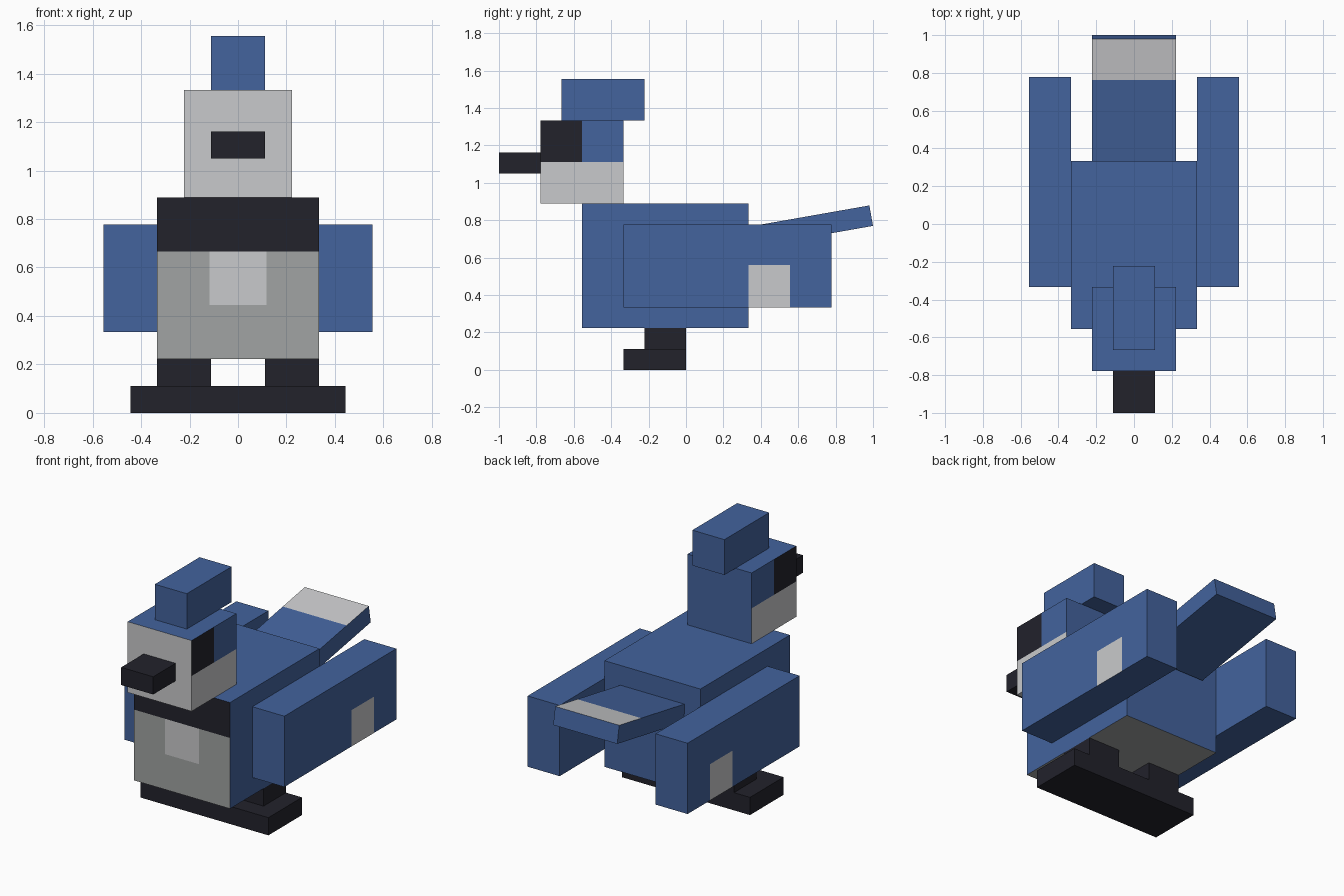
import bpy, bmesh, math
from mathutils import Vector

if "Cube" in bpy.data.objects:
    bpy.data.objects.remove(bpy.data.objects["Cube"], do_unlink=True)

U = 1 / 9  # block size: every part sits on this grid


def make_material(name, rgb):
    linear = [((c / 255 + 0.055) / 1.055) ** 2.4 for c in rgb] + [1.0]
    mat = bpy.data.materials.new(name)
    mat.use_nodes = True
    mat.diffuse_color = linear
    mat.node_tree.nodes["Principled BSDF"].inputs["Base Color"].default_value = linear
    return mat


MATERIALS = [
    make_material("feather_blue", (67, 99, 157)),
    make_material("dark_charcoal", (34, 34, 43)),
    make_material("pale_grey", (201, 202, 204)),
    make_material("belly_grey", (161, 164, 163)),
]
BLUE, DARK, PALE, BELLY = range(4)
AXES = {"x": 0, "y": 1, "z": 2}


def box(name, low, high, colour, cuts=()):
    """Box between two grid corners; cuts are (axis, position) planes and
    colour is an index or a rule taking face centre (grid units) and normal."""
    low, high = Vector(low), Vector(high)
    bm = bmesh.new()
    bmesh.ops.create_cube(bm, size=1)
    bmesh.ops.scale(bm, vec=high - low, verts=bm.verts)
    bmesh.ops.translate(bm, vec=(low + high) / 2, verts=bm.verts)
    for axis, position in cuts:
        normal = Vector((0, 0, 0))
        normal[AXES[axis]] = 1
        bmesh.ops.bisect_plane(bm, geom=bm.verts[:] + bm.edges[:] + bm.faces[:],
                               plane_co=normal * position, plane_no=normal)
    bm.normal_update()
    for face in bm.faces:
        face.material_index = (colour(face.calc_center_median(), face.normal)
                               if callable(colour) else colour)
    bmesh.ops.scale(bm, vec=(U, U, U), verts=bm.verts)
    mesh = bpy.data.meshes.new(name)
    bm.to_mesh(mesh)
    bm.free()
    for mat in MATERIALS:
        mesh.materials.append(mat)
    obj = bpy.data.objects.new(name, mesh)
    bpy.context.collection.objects.link(obj)
    return obj


# Body: dark collar, grey belly with a pale chest patch, grey underside
def body_colour(c, n):
    if n.z < -0.5:
        return BELLY
    if n.y > -0.5:
        return BLUE
    if c.z > 6:
        return DARK
    return PALE if abs(c.x) < 1 and c.z > 4 else BELLY


box("body", (-3, -5, 2), (3, 3, 8), body_colour,
    [("x", -1.05), ("x", 1.05), ("z", 4), ("z", 6)])


# Head: pale face and cheeks, dark eye blocks, blue crown and nape
def head_colour(c, n):
    if n.y < -0.5 or n.z < -0.5:
        return PALE
    if abs(n.x) < 0.5:
        return BLUE
    if c.z < 10:
        return PALE
    return DARK if c.y < -5 else BLUE


box("head", (-2, -7, 8), (2, -3, 12), head_colour, [("y", -5), ("z", 10)])
box("crest", (-1, -6, 12), (1, -2, 14), BLUE)
box("beak", (-1, -9, 9.45), (1, -7, 10.45), DARK)


# Wings with a pale patch on the outer face, legs and feet
def wing_colour(side):
    return lambda c, n: (PALE if n.x * side > 0.5 and 3 < c.y < 5 and c.z < 5
                         else BLUE)


def sided(name, side, near, far, low, high, colour, cuts=()):
    x0, x1 = sorted((near * side, far * side))
    box(name, (x0, *low), (x1, *high), colour, cuts)


for label, side in (("left", 1), ("right", -1)):
    sided(label + "_wing", side, 3, 5, (-3, 3), (7, 7), wing_colour(side),
          [("y", 3), ("y", 5), ("z", 5.05)])
    sided(label + "_leg", side, 1, 3, (-2, 1), (0, 2), DARK)
    sided(label + "_foot", side, 0, 4, (-3, 0), (0, 1), DARK)

# Tail: tilted slab with a pale band on top of the tip
tail = box("tail", (-2, 0, -1), (2, 6, 0),
           lambda c, n: PALE if n.z > 0.5 and c.y > 4 else BLUE, [("y", 4)])
tail.location = (0, 0.324, 0.763)
tail.rotation_euler.x = math.radians(10)
